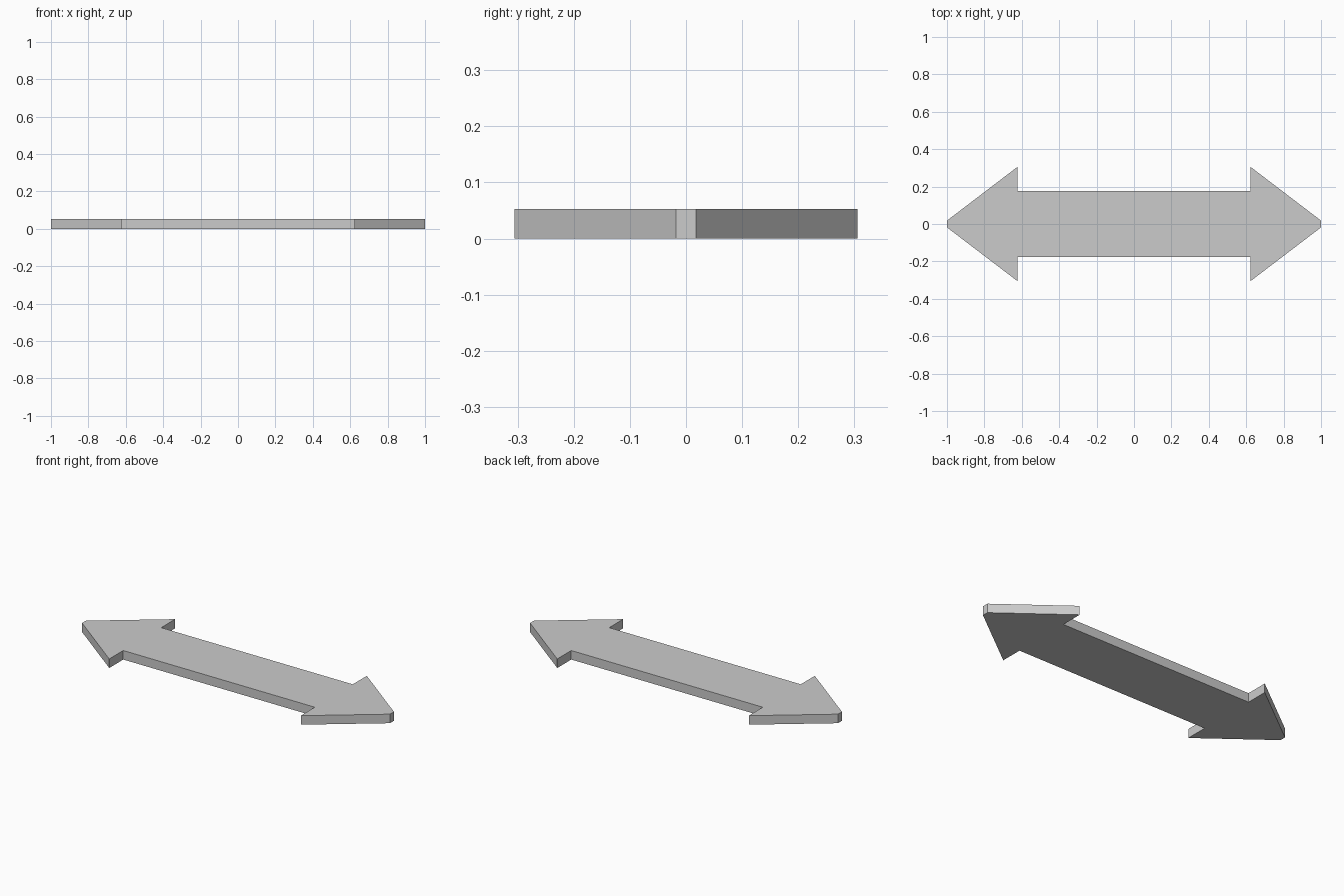
import bpy
import bmesh

if "Cube" in bpy.data.objects:
    bpy.data.objects.remove(bpy.data.objects["Cube"])

THICKNESS = 0.053

# Upper right quarter of the outline: tip, barb, inner corner
quarter = [(1.0, 0.018), (0.622, 0.306), (0.622, 0.176)]

# Mirror to the left, then to the lower half
upper = quarter + [(-x, y) for x, y in reversed(quarter)]
outline = upper + [(x, -y) for x, y in reversed(upper)]

# Flat double-headed arrow, extruded upward from the ground
bm = bmesh.new()
face = bm.faces.new([bm.verts.new((x, y, 0)) for x, y in outline])
top = bmesh.ops.extrude_face_region(bm, geom=[face], use_keep_orig=True)
bmesh.ops.translate(bm, vec=(0, 0, THICKNESS),
                    verts=[v for v in top["geom"] if isinstance(v, bmesh.types.BMVert)])
bmesh.ops.recalc_face_normals(bm, faces=bm.faces)

mesh = bpy.data.meshes.new("double_arrow")
bm.to_mesh(mesh)
bm.free()
bpy.context.collection.objects.link(bpy.data.objects.new("double_arrow", mesh))
